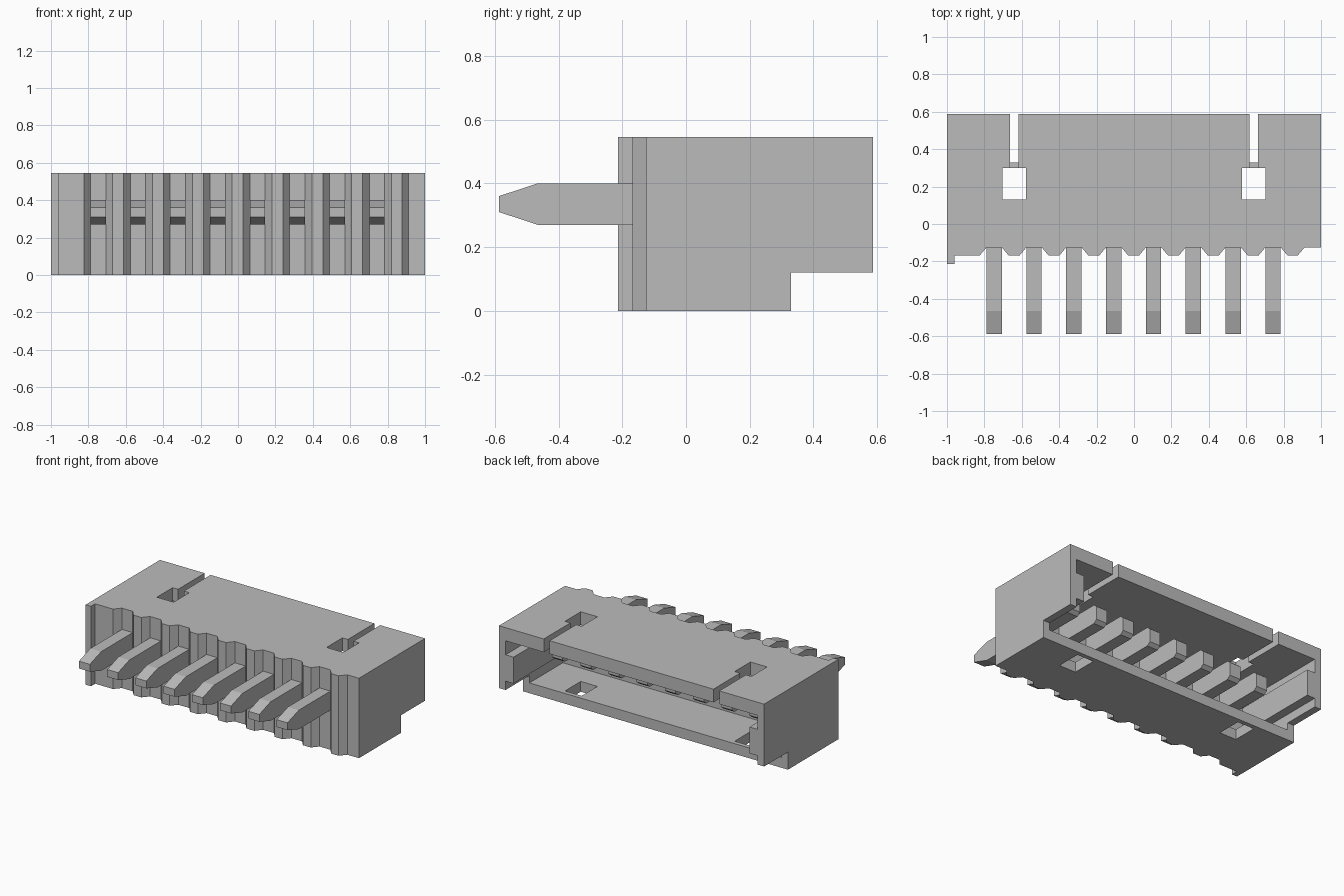
import bpy
import bmesh
from mathutils import Vector

cube = bpy.data.objects.get("Cube")
if cube:
    bpy.data.objects.remove(cube, do_unlink=True)

grey = bpy.data.materials.new("light_grey")
grey.use_nodes = True
colour = (0.5, 0.5, 0.5, 1)
grey.diffuse_color = colour
grey.node_tree.nodes["Principled BSDF"].inputs["Base Color"].default_value = colour


def prism(name, outline, axis, start, end):
    """Extrude a 2D outline along x, y or z."""
    place = {"x": lambda a, b, c: (c, a, b),
             "y": lambda a, b, c: (a, c, b),
             "z": lambda a, b, c: (a, b, c)}[axis]
    bm = bmesh.new()
    face = bm.faces.new([bm.verts.new(place(a, b, start)) for a, b in outline])
    grown = bmesh.ops.extrude_face_region(bm, geom=[face])["geom"]
    shift = Vector(place(0, 0, end - start))
    bmesh.ops.translate(bm, vec=shift, verts=[v for v in grown if isinstance(v, bmesh.types.BMVert)])
    bmesh.ops.recalc_face_normals(bm, faces=bm.faces)
    mesh = bpy.data.meshes.new(name)
    bm.to_mesh(mesh)
    bm.free()
    mesh.materials.append(grey)
    obj = bpy.data.objects.new(name, mesh)
    bpy.context.collection.objects.link(obj)
    return obj


def block(name, x0, x1, y0, y1, z0, z1):
    return prism(name, [(x0, y0), (x1, y0), (x1, y1), (x0, y1)], "z", z0, z1)


def cut(target, cutter):
    mod = target.modifiers.new("cut", "BOOLEAN")
    mod.operation = "DIFFERENCE"
    mod.solver = "EXACT"
    mod.object = cutter
    bpy.context.view_layer.objects.active = target
    bpy.ops.object.modifier_apply(modifier=mod.name)
    bpy.data.objects.remove(cutter, do_unlink=True)


HEIGHT, BACK, STEP_Y, STEP_Z = 0.545, 0.587, 0.33, 0.12
RIDGE, GROOVE = -0.168, -0.125
PITCH, HALF_PIN = 0.213, 0.041
pin_centres = [PITCH * (i - 3.5) - 0.002 for i in range(8)]

# Housing, with a grooved front and a thin tab at one end
outline = [(-1, BACK), (-1, -0.213), (-0.96, -0.213), (-0.96, RIDGE)]
for x in pin_centres:
    for side in (-1, 1):
        near, far = (x + side * HALF_PIN, GROOVE), (x + side * (HALF_PIN + 0.036), RIDGE)
        outline += [far, near] if side < 0 else [near, far]
outline += [(0.876, RIDGE), (0.912, GROOVE), (1, GROOVE), (1, BACK)]
housing = prism("housing", outline, "z", 0, HEIGHT)

# Step under the back
cut(housing, block("step_cutter", -1.1, 1.1, STEP_Y, 0.8, -0.1, STEP_Z))

# Socket cavity, with a guide rib along each end wall
right_half = [(0.95, 0.07), (0.95, 0.18), (0.89, 0.18), (0.89, 0.36), (0.95, 0.36), (0.95, 0.455)]
left_half = [(-x, z) for x, z in reversed(right_half)]
cut(housing, prism("cavity_cutter", right_half + left_half, "y", -0.03, 0.8))

# Latch windows through both walls, and slots in the upper wall
for side in (-1, 1):
    x = side * 0.64
    cut(housing, block("window_cutter", x - 0.063, x + 0.063, 0.13, 0.30, -0.1, 0.7))
    cut(housing, block("slot_cutter", x - 0.022, x + 0.022, 0.28, 0.8, 0.4, 0.7))

# Contact pins with tapered tips
pin_profile = [(-0.587, 0.31), (-0.465, 0.27), (0.30, 0.27), (0.325, 0.29),
               (0.325, 0.38), (0.30, 0.40), (-0.465, 0.40), (-0.587, 0.36)]
for number, x in enumerate(pin_centres, 1):
    prism(f"pin_{number}", pin_profile, "x", x - HALF_PIN, x + HALF_PIN)
